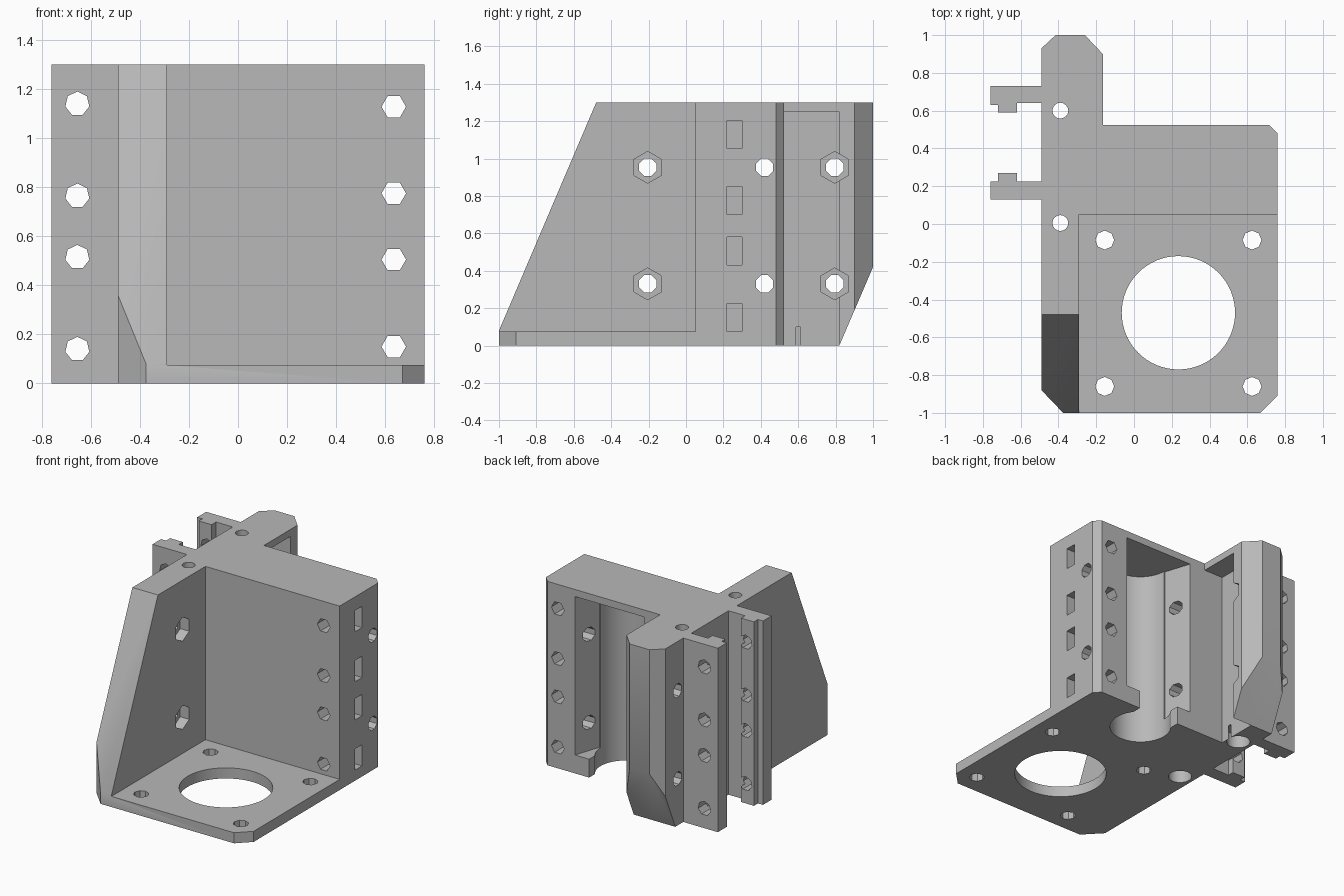
import bpy, bmesh, math
from mathutils import Matrix, Vector

cube = bpy.data.objects.get("Cube")
if cube:
    bpy.data.objects.remove(cube, do_unlink=True)

grey = bpy.data.materials.new("mid_grey")
grey.use_nodes = True
colour = (0.48, 0.48, 0.48, 1)
grey.diffuse_color = colour
grey.node_tree.nodes["Principled BSDF"].inputs["Base Color"].default_value = colour

# Each map turns (profile u, profile v, depth) into model space
MAPS = {
    "z": lambda u, v, d: (u, v, d),
    "x": lambda u, v, d: (d, u, v),
    "y": lambda u, v, d: (u, d, v),
}
cutters = []


def prism(name, points, axis, low, high):
    """Extrude a flat profile along an axis."""
    bm = bmesh.new()
    a, b = ([bm.verts.new(MAPS[axis](u, v, d)) for u, v in points] for d in (low, high))
    bm.faces.new(a)
    bm.faces.new(b)
    for i in range(len(points)):
        j = (i + 1) % len(points)
        bm.faces.new((a[i], a[j], b[j], b[i]))
    bmesh.ops.recalc_face_normals(bm, faces=bm.faces)
    mesh = bpy.data.meshes.new(name)
    bm.to_mesh(mesh)
    bm.free()
    mesh.materials.append(grey)
    obj = bpy.data.objects.new(name, mesh)
    bpy.context.collection.objects.link(obj)
    return obj


def cut(name, points, axis, low, high):
    obj = prism(name, points, axis, low, high)
    obj.hide_render = True
    cutters.append(obj)


def ring(u, v, r, sides, turn=0.0):
    steps = [turn + math.tau * i / sides for i in range(sides)]
    return [(u + r * math.cos(t), v + r * math.sin(t)) for t in steps]


def rect(u0, u1, v0, v1):
    return [(u0, v0), (u1, v0), (u1, v1), (u0, v1)]


# Plan of the whole bracket: base, side wall, block, rear fin, two clamp rails
plan = [(-.49, -.88), (-.375, -1), (.67, -1), (.76, -.91), (.76, .48), (.715, .525),
        (-.165, .525), (-.165, .9), (-.26, 1), (-.415, 1), (-.49, .93),
        (-.49, .73), (-.76, .73), (-.76, .63), (-.72, .63), (-.72, .59),
        (-.62, .59), (-.62, .64), (-.49, .64),
        (-.49, .225), (-.62, .225), (-.62, .27), (-.72, .27), (-.72, .225),
        (-.76, .225), (-.76, .13), (-.49, .13)]
bracket = prism("motor_bracket", plan, "z", 0, 1.3)

# Open space over the base plate, slanted wall front, slanted fin foot
cut("motor_space", rect(-.29, 1, -1.5, .05), "z", .075, 2)
cut("wall_slope", [(-1, .08), (-.395, 1.5), (-1.5, 1.5), (-1.5, .08)], "x", -1, 1)
cut("fin_slope", [(.82, 0), (1.034, .5), (1.5, .5), (1.5, -.5), (.606, -.5)], "x", -1, 1)

# Motor opening and its four screw holes
cut("motor_opening", ring(.235, -.47, .3, 64), "z", -.1, .2)
for x in (-.155, .625):
    for y in (-.085, -.86):
        cut("motor_screw_hole", ring(x, y, .05, 8), "z", -.1, .2)

# Bearing trough in the back of the block, with a flared mouth
arc = [(.23 + .2 * math.cos(t), .34 - .2 * math.sin(t))
       for t in (math.pi * i / 24 for i in range(25))]
cut("bearing_trough", [(.5, .525), (.5, .7), (-.04, .7), (-.04, .525),
                       (.02, .34)] + arc[::-1] + [(.44, .34)], "z", .13, 1.25)
outlet = [(u, v) for u, v in ring(.23, .34, .2, 48) if v < .46]
outlet.sort(key=lambda p: (math.atan2(p[1] - .34, p[0] - .23) - math.pi / 2) % math.tau)
cut("trough_outlet", [(.07, .7), (.07, .46)] + outlet + [(.39, .46), (.39, .7)],
    "z", -.1, .2)

# Pocket in the inner side of the fin
cut("fin_pocket", rect(.525, .82, -.1, 1.25), "x", -.315, .0)

# Vertical rod holes with wider lower ends
for y in (0.005, .6):
    cut("rod_hole", ring(-.39, y, .042, 16), "z", -.1, 1.5)
    cut("rod_counterbore", ring(-.39, y, .077, 20), "z", -.1, .1)

# Sideways bolt holes and hexagonal nut seats
for z in (.33, .953):
    for y in (-.205, .42, .795):
        cut("side_bolt_hole", ring(y, z, .05, 8, math.pi / 8), "x", -.9, .9)
    cut("wall_nut_seat", ring(-.205, z, .085, 6, math.pi / 2), "x", -.36, -.2)
    cut("fin_nut_seat", ring(.795, z, .085, 6, math.pi / 2), "x", -.38, -.1)

# Rail bolt holes, block bolt holes and side nut slots
for z in (.14, .515, .765, 1.14):
    cut("rail_bolt_hole", ring(-.655, z, .05, 7, math.pi / 2), "y", 0, .9)
for z in (.15, .505, .775, 1.128):
    cut("block_bolt_hole", ring(.635, z, .05, 6), "y", -.2, .9)
    cut("nut_slot", rect(.22, .3, z - .075, z + .075), "x", .55, .9)

# Carve everything out, then drop the cutters
for c in cutters:
    mod = bracket.modifiers.new(c.name, "BOOLEAN")
    mod.operation = "DIFFERENCE"
    mod.solver = "EXACT"
    mod.object = c
bpy.context.view_layer.update()
graph = bpy.context.evaluated_depsgraph_get()
carved = bpy.data.meshes.new_from_object(bracket.evaluated_get(graph))
bracket.modifiers.clear()
bracket.data = carved
for c in cutters:
    bpy.data.objects.remove(c, do_unlink=True)

# Smooth the round bores only
bpy.ops.object.select_all(action="DESELECT")
bracket.select_set(True)
bpy.context.view_layer.objects.active = bracket
bpy.ops.object.shade_smooth_by_angle(angle=math.radians(25))
